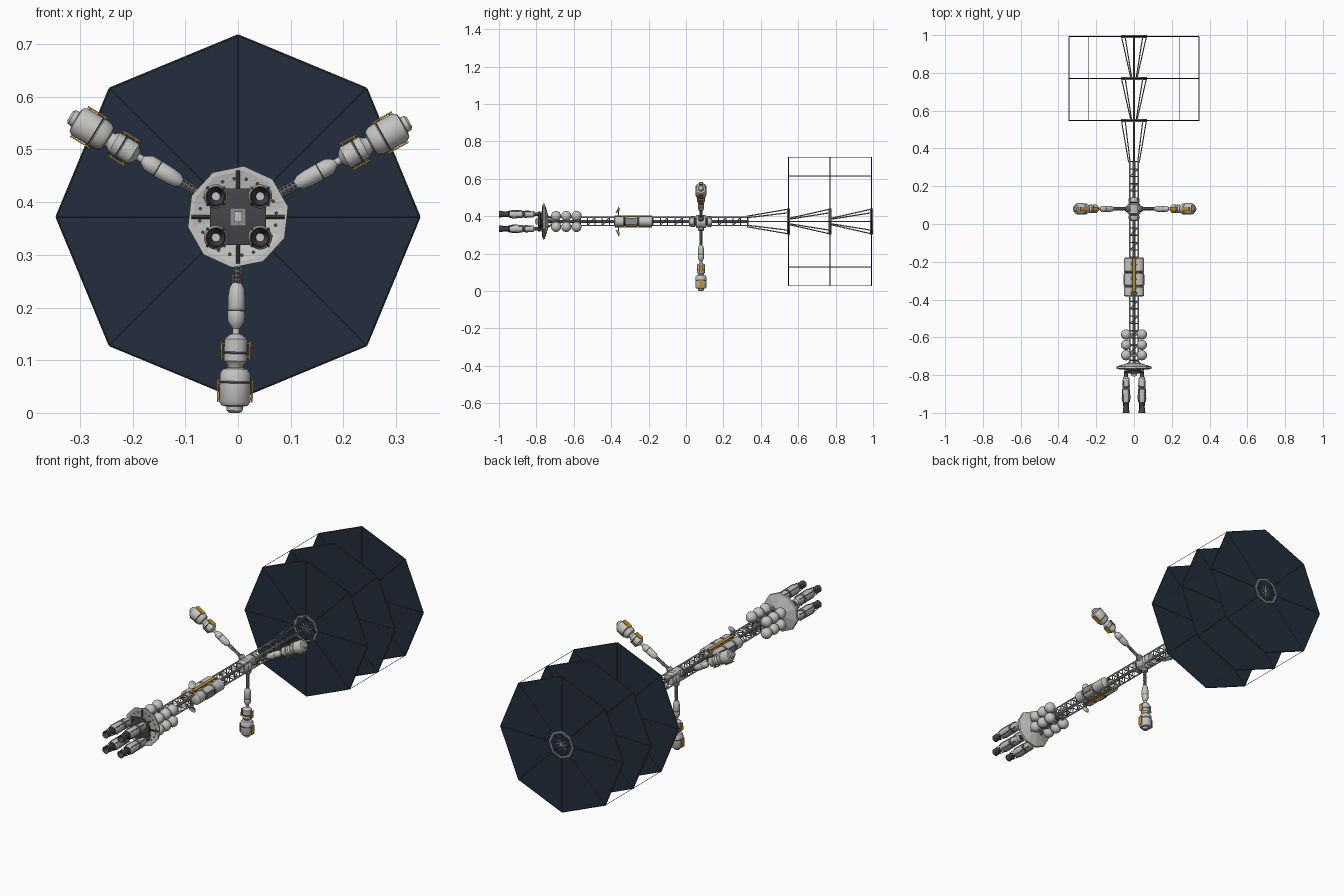
import bpy, bmesh, math
from mathutils import Vector, Matrix

if "Cube" in bpy.data.objects:
    bpy.data.objects.remove(bpy.data.objects["Cube"])

ZC = 0.372                      # height of the long axis
C = Vector((0, 0, ZC))

def mat(name, rgb):
    m = bpy.data.materials.new(name)
    m.diffuse_color = (*rgb, 1)
    m.use_nodes = True
    m.node_tree.nodes["Principled BSDF"].inputs["Base Color"].default_value = m.diffuse_color
    return m

M = [mat("light grey", (0.55, 0.55, 0.54)), mat("mid grey", (0.27, 0.27, 0.27)),
     mat("dark grey", (0.06, 0.06, 0.065)), mat("navy sail", (0.016, 0.027, 0.045)),
     mat("orange", (0.55, 0.28, 0.02))]
LIGHT, MID, DARK, NAVY, ORANGE = range(5)

def frame(origin, axis):
    """Matrix whose local z runs along axis."""
    return Matrix.Translation(origin) @ Vector(axis).to_track_quat('Z', 'Y').to_matrix().to_4x4()

class Part:
    def __init__(self, name):
        self.name, self.bm = name, bmesh.new()

    def lathe(self, origin, axis, profile, mi=LIGHT, n=18, dark=(), spin=0.0):
        """Revolve (distance, radius) points; 'dark' lists band numbers to paint dark."""
        fr, rings = frame(origin, axis), []
        for t, r in profile:
            rings.append([self.bm.verts.new(fr @ Vector((r * math.cos(a), r * math.sin(a), t)))
                          for a in (spin + 2 * math.pi * i / n for i in range(n))])
        for k in range(len(rings) - 1):
            for i in range(n):
                j = (i + 1) % n
                f = self.bm.faces.new((rings[k][i], rings[k][j], rings[k + 1][j], rings[k + 1][i]))
                f.material_index = DARK if k in dark else mi
        for ring in (rings[0][::-1], rings[-1]):
            self.bm.faces.new(ring).material_index = mi

    def rod(self, p, q, r, mi=LIGHT, n=5):
        d = Vector(q) - Vector(p)
        self.lathe(p, d, [(0, r), (d.length, r)], mi, n)

    def box(self, fr, size, mi=LIGHT):
        res = bmesh.ops.create_cube(self.bm, size=1, matrix=fr @ Matrix.Diagonal((*size, 1)))
        for f in {f for v in res['verts'] for f in v.link_faces}:
            f.material_index = mi

    def done(self, smooth=True):
        bmesh.ops.recalc_face_normals(self.bm, faces=self.bm.faces)
        me = bpy.data.meshes.new(self.name)
        self.bm.to_mesh(me)
        self.bm.free()
        for m in M:
            me.materials.append(m)
        o = bpy.data.objects.new(self.name, me)
        bpy.context.collection.objects.link(o)
        if smooth:
            bpy.ops.object.select_all(action='DESELECT')
            o.select_set(True)
            bpy.context.view_layer.objects.active = o
            bpy.ops.object.shade_smooth_by_angle(angle=math.radians(35))

def polar(r, a, y):
    return Vector((r * math.cos(a), y, ZC + r * math.sin(a)))

Y = Vector((0, 1, 0))
OCT = [math.pi / 4 * i for i in range(8)]
CORNERS = [(sx, sz) for sx in (-1, 1) for sz in (-1, 1)]

# octagonal sails with spokes, central rings and hub stars
SAILS = (0.547, 0.77, 0.992)
for k, y in enumerate(SAILS):
    p = Part(f"sail_{k + 1}")
    p.lathe(C + Y * (y - 0.002), Y, [(0, 0.345), (0.004, 0.345)], NAVY, 8)
    p.done(False)
    p = Part(f"sail_frame_{k + 1}")
    for i, a in enumerate(OCT):
        b = OCT[(i + 1) % 8]
        p.rod(polar(0.02, a, y), polar(0.344, a, y), 0.0028, DARK, 4)
        p.rod(polar(0.344, a, y), polar(0.344, b, y), 0.0025, DARK, 4)
        p.rod(polar(0.005, a, y), polar(0.03, a, y), 0.0045, LIGHT, 4)
    # flat ring: inner and outer octagon walls
    p.lathe(C + Y * y, Y, [(-0.008, 0.058), (-0.008, 0.070), (0.008, 0.070), (0.008, 0.058)], MID, 8)
    bmesh.ops.delete(p.bm, geom=[f for f in p.bm.faces if len(f.verts) == 8], context='FACES_ONLY')
    p.lathe(C + Y * (y - 0.007), Y, [(0, 0.010), (0.014, 0.010)], MID, 8)
    p.done(False)

# rods joining sail corners and cones of struts between sails
p = Part("sail_tie_rods")
for a in OCT:
    p.rod(polar(0.344, a, SAILS[0]), polar(0.344, a, SAILS[2]), 0.0015, MID, 4)
p.done(False)
p = Part("sail_strut_cones")
for y0, y1, r0 in ((0.325, SAILS[0], 0.028), (SAILS[0], SAILS[1], 0.016), (SAILS[1], SAILS[2], 0.016)):
    for a in OCT:
        p.rod(polar(r0, a, y0), polar(0.066, a, y1), 0.0032, MID)
    p.rod(C + Y * y0, C + Y * y1, 0.004, MID, 6)
p.done()

# square lattice spine
p = Part("spine_truss")
H, Y0, Y1, N = 0.022, -0.76, 0.33, 28
step = (Y1 - Y0) / N
for sx, sz in CORNERS:
    o = C + Vector((sx * H, 0, sz * H))
    p.rod(o + Y * Y0, o + Y * Y1, 0.0038, LIGHT, 6)
for i in range(N + 1):
    y = Y * (Y0 + i * step)
    for s in (-1, 1):
        for t in (Vector((1, 0, 0)), Vector((0, 0, 1))):
            u = Vector((t.z, 0, t.x)) * s * H
            p.rod(C + y + u - t * H, C + y + u + t * H, 0.003, MID, 4)
            if i < N and i % 2 == 0:
                p.rod(C + y + u - t * H, C + y + Y * step + u + t * H, 0.0022, MID, 4)
p.rod(C + Y * Y0, C + Y * Y1, 0.007, MID, 8)
p.done()

# rotating hub
p = Part("rotating_hub")
p.lathe(C + Y * 0.02, Y, [(0, 0.026), (0.012, 0.03), (0.024, 0.03), (0.03, 0.024), (0.036, 0.034), (0.084, 0.034),
                          (0.09, 0.024), (0.096, 0.03), (0.108, 0.03), (0.12, 0.026)], LIGHT, 20, (2, 6))
p.done()

# three spoke arms with habitat modules
for k in range(3):
    a = math.radians(29 + 120 * k)
    d = Vector((math.cos(a), 0, math.sin(a)))
    t = Vector((-d.z, 0, d.x))
    o = C + Y * 0.08
    p = Part(f"arm_{k + 1}")
    p.lathe(o, d, [(0.02, 0.016), (0.046, 0.016), (0.052, 0.010)], MID)
    p.rod(o, o + d * 0.13, 0.0045, MID, 6)
    for u in (t, -t, Y, -Y):
        p.rod(o + d * 0.04 + u * 0.007, o + d * 0.13 + u * 0.007, 0.002, MID, 4)
    for i in range(11):
        p.lathe(o + d * (0.045 + i * 0.008), d, [(0, 0.0085), (0.0032, 0.0085)], MID, 8)
    p.done()
    p = Part(f"habitat_{k + 1}")
    p.lathe(o, d, [(0.125, 0.008), (0.135, 0.014), (0.15, 0.016), (0.175, 0.0165), (0.177, 0.0155), (0.179, 0.0165),
                   (0.198, 0.016), (0.208, 0.010), (0.212, 0.007), (0.222, 0.007), (0.224, 0.012), (0.229, 0.018),
                   (0.232, 0.022), (0.256, 0.022), (0.258, 0.0205), (0.26, 0.022), (0.274, 0.022), (0.28, 0.016),
                   (0.286, 0.014), (0.289, 0.024), (0.297, 0.029), (0.312, 0.030), (0.314, 0.0285), (0.316, 0.030),
                   (0.35, 0.030), (0.358, 0.025), (0.36, 0.016), (0.368, 0.015), (0.372, 0.010)], LIGHT, 24, (4, 14, 22))
    p.done()
    # orange side panels standing off each module
    p = Part(f"habitat_panels_{k + 1}")
    rot = Matrix((t, Y, d)).transposed().to_4x4()
    for s in (-1, 1):
        for r, off, ln in ((0.253, 0.027, 0.036), (0.33, 0.0325, 0.044)):
            p.box(Matrix.Translation(o + d * r + t * s * off) @ rot, (0.003, 0.022, ln), ORANGE)
            for e in (-1, 1):
                p.box(Matrix.Translation(o + d * (r + e * ln * 0.35) + t * s * (off - 0.005)) @ rot,
                      (0.010, 0.010, 0.003), ORANGE)
    p.done(False)

# paired cargo modules on the spine with orange strips and dishes
p = Part("cargo_modules")
for s in (-1, 1):
    p.lathe(Vector((s * 0.027, -0.385, ZC)), Y,
            [(0, 0.018), (0.006, 0.027), (0.05, 0.027), (0.053, 0.024), (0.06, 0.024), (0.063, 0.027), (0.122, 0.027),
             (0.125, 0.024), (0.132, 0.024), (0.135, 0.027), (0.202, 0.027), (0.208, 0.018)], LIGHT, 20, (3, 7))
    p.box(Matrix.Translation(C + Vector((s * 0.052, -0.295, 0))), (0.005, 0.055, 0.03), MID)
p.done()
p = Part("cargo_orange_strips")
for s in (-1, 1):
    p.box(Matrix.Translation(C + Vector((0, -0.281, s * 0.029))), (0.018, 0.2, 0.004), ORANGE)
p.done(False)
p = Part("antenna_dishes")
for s in (-1, 1):
    base = C + Vector((0, -0.36, s * 0.025))
    tip = base + Vector((0, 0, s * 0.034))
    p.rod(base, tip, 0.0025, MID)
    p.lathe(tip, (0, -1, s * 0.5), [(-0.004, 0.004), (0.0, 0.012), (0.007, 0.019), (0.009, 0.019), (0.003, 0.008)], LIGHT, 14)
p.done()

# spherical fuel tanks
p = Part("fuel_tanks")
for y in (-0.585, -0.64, -0.695):
    for sx, sz in CORNERS:
        bmesh.ops.create_uvsphere(p.bm, u_segments=20, v_segments=12, radius=0.027,
                                  matrix=Matrix.Translation(C + Vector((sx * 0.042, y, sz * 0.029))))
    p.box(Matrix.Translation(C + Y * y), (0.07, 0.012, 0.04), MID)
p.done()

# faceted blast shield with ribs and bolt dots
p = Part("blast_shield")
p.lathe(C, -Y, [(0.735, 0.03), (0.755, 0.095), (0.764, 0.097), (0.764, 0.088), (0.752, 0.035)], LIGHT, 10, spin=0.2)
for i in range(20):
    a = math.pi / 10 * i + 0.1
    p.lathe(polar(0.073, a, -0.758), -Y, [(0, 0.0038), (0.005, 0.0038)], DARK, 6)
for i in range(4):
    a = math.pi / 2 * i
    p.rod(polar(0.03, a, -0.77), polar(0.088, a, -0.764), 0.004, DARK, 4)
p.done(False)

# engine mount and thrust frame
p = Part("engine_mount")
p.lathe(C, -Y, [(0.735, 0.03), (0.775, 0.036), (0.778, 0.058), (0.79, 0.058), (0.792, 0.045)], DARK, 8, spin=math.pi / 8)
p.box(Matrix.Translation(C + Y * -0.795), (0.03, 0.014, 0.034), MID)
p.box(Matrix.Translation(C + Y * -0.804), (0.016, 0.006, 0.02), LIGHT)
for sx, sz in CORNERS:
    p.rod(C + Vector((sx * 0.02, -0.72, sz * 0.02)), C + Vector((sx * 0.05, -0.785, sz * 0.045)), 0.005, MID)
p.done()

# four engines with dark open nozzles
for k, (sx, sz) in enumerate(CORNERS):
    p = Part(f"engine_{k + 1}")
    o = C + Vector((sx * 0.042, 0, sz * 0.039))
    p.lathe(o, -Y, [(0.785, 0.010), (0.808, 0.010), (0.815, 0.017), (0.86, 0.020), (0.863, 0.017), (0.872, 0.017),
                    (0.875, 0.021), (0.925, 0.023), (0.945, 0.019), (0.948, 0.014), (0.958, 0.012), (0.978, 0.016),
                    (1.0, 0.018), (1.0, 0.0165), (0.97, 0.008)], LIGHT, 18, (0, 4, 8, 9, 10, 11, 12, 13))
    for i in range(4):
        a = math.pi / 2 * i + math.pi / 4
        u = Vector((math.cos(a), 0, math.sin(a)))
        p.rod(o + u * 0.021 - Y * 0.83, o + u * 0.023 - Y * 0.935, 0.003, MID)
        p.rod(o + u * 0.022 - Y * 0.935, o + u * 0.016 - Y * 0.98, 0.002, DARK, 4)
    p.done()
